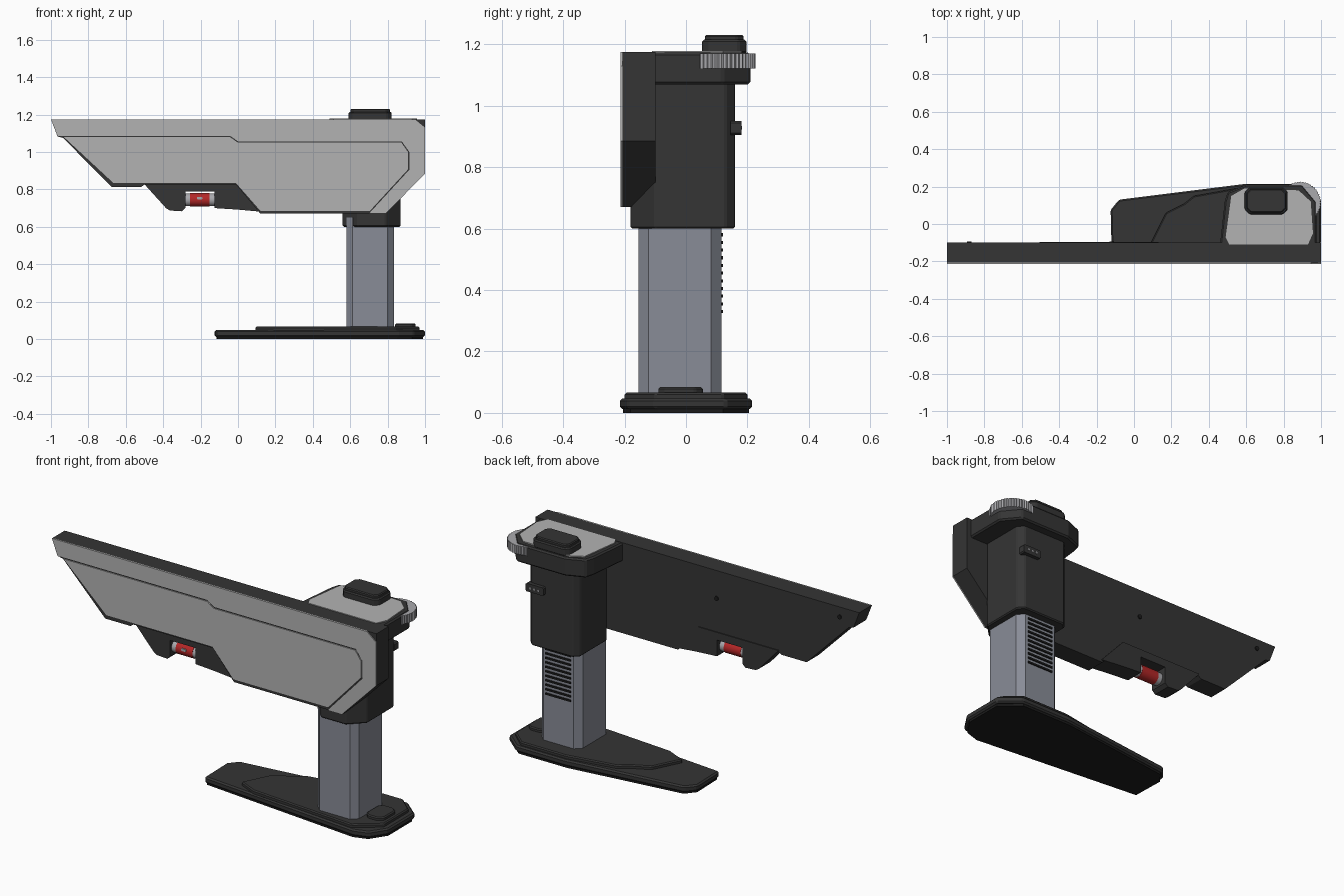
import bpy, bmesh, math

cube = bpy.data.objects.get("Cube")
if cube:
    bpy.data.objects.remove(cube, do_unlink=True)


def material(name, r, g, b):
    m = bpy.data.materials.new(name)
    m.use_nodes = True
    m.diffuse_color = (r, g, b, 1)
    m.node_tree.nodes["Principled BSDF"].inputs["Base Color"].default_value = (r, g, b, 1)
    return m


DARK = material("charcoal", 0.035, 0.035, 0.035)
BLACK = material("black", 0.012, 0.012, 0.012)
LIGHT = material("light grey", 0.45, 0.45, 0.45)
STEEL = material("blue grey metal", 0.25, 0.265, 0.31)
SILVER = material("silver", 0.4, 0.4, 0.42)
RED = material("red", 0.45, 0.02, 0.02)


def prism(name, pts, axis, lo, hi, mat, bevel=0.0):
    """Extrude an outline along one axis from lo to hi."""
    def place(a, b, h):
        return {"x": (h, a, b), "y": (a, h, b), "z": (a, b, h)}[axis]
    bm = bmesh.new()
    low = [bm.verts.new(place(a, b, lo)) for a, b in pts]
    high = [bm.verts.new(place(a, b, hi)) for a, b in pts]
    bm.faces.new(low)
    bm.faces.new(high)
    n = len(pts)
    for i in range(n):
        j = (i + 1) % n
        bm.faces.new((low[i], low[j], high[j], high[i]))
    bmesh.ops.recalc_face_normals(bm, faces=bm.faces)
    mesh = bpy.data.meshes.new(name)
    bm.to_mesh(mesh)
    bm.free()
    mesh.materials.append(mat)
    ob = bpy.data.objects.new(name, mesh)
    bpy.context.collection.objects.link(ob)
    if bevel:
        mod = ob.modifiers.new("edge_chamfer", "BEVEL")
        mod.width = bevel
        mod.segments = 1
        mod.angle_limit = math.radians(30)
    return ob


def chamfered(x0, x1, y0, y1, front, back=None):
    """Rectangle outline with cut corners."""
    f, b = front, front if back is None else back
    return [(x0 + f, y0), (x1 - f, y0), (x1, y0 + f), (x1, y1 - b),
            (x1 - b, y1), (x0 + b, y1), (x0, y1 - b), (x0, y0 + f)]


def circle(cx, cy, r, n, ridge=0.0):
    return [(cx + (r - ridge * (i % 2)) * math.cos(math.tau * i / n),
             cy + (r - ridge * (i % 2)) * math.sin(math.tau * i / n)) for i in range(n)]


def scaled(pts, inset, cx=0.45, cy=0.0):
    """Pull an outline toward its middle by about the inset."""
    return [(x - math.copysign(inset, x - cx), y - math.copysign(inset, y - cy)) for x, y in pts]


# Foot: tapered sole, slab, raised deck and pad
foot = [(-0.12, -0.125), (0.86, -0.215), (0.94, -0.19), (1.0, -0.1), (1.0, 0.13),
        (0.9, 0.215), (0.6, 0.215), (-0.08, 0.13), (-0.125, 0.075)]
prism("foot_sole", scaled(foot, 0.01), "z", 0.0, 0.02, BLACK)
prism("foot_slab", foot, "z", 0.012, 0.047, DARK, 0.008)
deck = [(0.09, -0.1), (0.2, -0.15), (0.84, -0.2), (0.97, -0.1), (0.97, 0.12),
        (0.88, 0.2), (0.6, 0.2), (0.32, 0.15), (0.27, 0.11), (0.17, 0.06)]
prism("foot_deck", deck, "z", 0.04, 0.066, DARK, 0.006)
prism("foot_pad", chamfered(0.84, 0.95, -0.09, 0.055, 0.025), "z", 0.06, 0.084, DARK, 0.006)

# Telescoping column with rear grip ridges
prism("inner_column", chamfered(0.58, 0.833, -0.155, 0.115, 0.033), "z", 0.06, 0.65, STEEL)
for i in range(11):
    z = 0.33 + i * 0.025
    prism("column_ridge", [(0.63, z - 0.005), (0.785, z - 0.005), (0.785, z + 0.005), (0.63, z + 0.005)],
          "y", 0.11, 0.121, BLACK)
prism("outer_sleeve", chamfered(0.56, 0.87, -0.18, 0.16, 0.08, 0.03), "z", 0.6, 1.09, DARK, 0.006)

# Latch with studs on the sleeve
prism("latch", chamfered(0.755, 0.865, 0.905, 0.95, 0.006), "y", 0.145, 0.18, DARK)
for x in (0.785, 0.81, 0.835):
    prism("latch_stud", circle(x, 0.928, 0.006, 8), "y", 0.178, 0.183, SILVER)

# Head: cap, pale lid, stepped button and ridged dial
cap = [(0.46, -0.11), (0.975, -0.11), (0.975, 0.12), (0.9, 0.21), (0.6, 0.21), (0.5, 0.17), (0.485, 0.12)]
prism("head_cap", cap, "z", 1.07, 1.173, DARK, 0.008)
lid = [(0.51, -0.11), (0.93, -0.11), (0.957, -0.05), (0.945, 0.12), (0.88, 0.18),
       (0.59, 0.19), (0.52, 0.15), (0.49, -0.07)]
prism("head_lid", lid, "z", 1.17, 1.179, LIGHT)
prism("button_base", chamfered(0.592, 0.822, 0.052, 0.197, 0.025), "z", 1.17, 1.215, DARK, 0.006)
prism("button_top", chamfered(0.602, 0.812, 0.062, 0.187, 0.022), "z", 1.21, 1.231, DARK, 0.005)
prism("dial", circle(0.888, 0.115, 0.112, 96, 0.005), "z", 1.122, 1.17, SILVER)

# Long side shield with two pale front plates
shield = [(-1, 1.175), (1, 1.175), (1, 0.885), (0.79, 0.67), (0.12, 0.67), (-0.01, 0.825),
          (-0.5, 0.825), (-0.52, 0.812), (-0.675, 0.812), (-0.935, 1.075), (-0.965, 1.083)]
prism("shield_body", shield, "y", -0.207, -0.1, DARK)
frame = [(-1, 1.175), (0.945, 1.175), (1, 1.13), (1, 0.885), (0.79, 0.67), (0.7, 0.67),
         (0.916, 0.905), (0.916, 1.0), (0.876, 1.057), (0, 1.057), (-0.04, 1.085), (-0.965, 1.085)]
prism("shield_frame_plate", frame, "y", -0.213, -0.205, LIGHT)
panel = [(-0.93, 1.079), (-0.042, 1.079), (-0.002, 1.051), (0.873, 1.051), (0.91, 0.998),
         (0.91, 0.908), (0.705, 0.685), (0.12, 0.685), (-0.01, 0.833), (-0.665, 0.833)]
prism("shield_inner_plate", panel, "y", -0.213, -0.205, LIGHT)
for x, z in ((-0.12, 1.02), (-0.88, 1.12)):
    prism("shield_screw", circle(x, z, 0.012, 12), "y", -0.101, -0.094, BLACK)

# Level holder under the shield, notched for the vial
holder = [(-0.505, 0.833), (-0.385, 0.7), (-0.365, 0.687), (-0.3, 0.683), (-0.282, 0.7), (-0.282, 0.79),
          (-0.125, 0.79), (-0.125, 0.7), (0.0, 0.692), (0.13, 0.68), (-0.01, 0.833)]
prism("level_holder", holder, "y", -0.195, -0.095, DARK)
VY, VZ = -0.15, 0.744
for x0, x1, r, mat, name in ((-0.284, -0.254, 0.034, SILVER, "vial_end"), (-0.154, -0.124, 0.034, SILVER, "vial_end"),
                             (-0.256, -0.152, 0.036, RED, "vial_tube")):
    ob = prism(name, circle(VY, VZ, r, 32), "x", x0, x1, mat)
    bpy.ops.object.select_all(action="DESELECT")
    ob.select_set(True)
    bpy.context.view_layer.objects.active = ob
    bpy.ops.object.shade_smooth_by_angle()
prism("vial_bubble", chamfered(-0.22, -0.19, 0.746, 0.76, 0.004), "y", -0.188, -0.182, SILVER)
